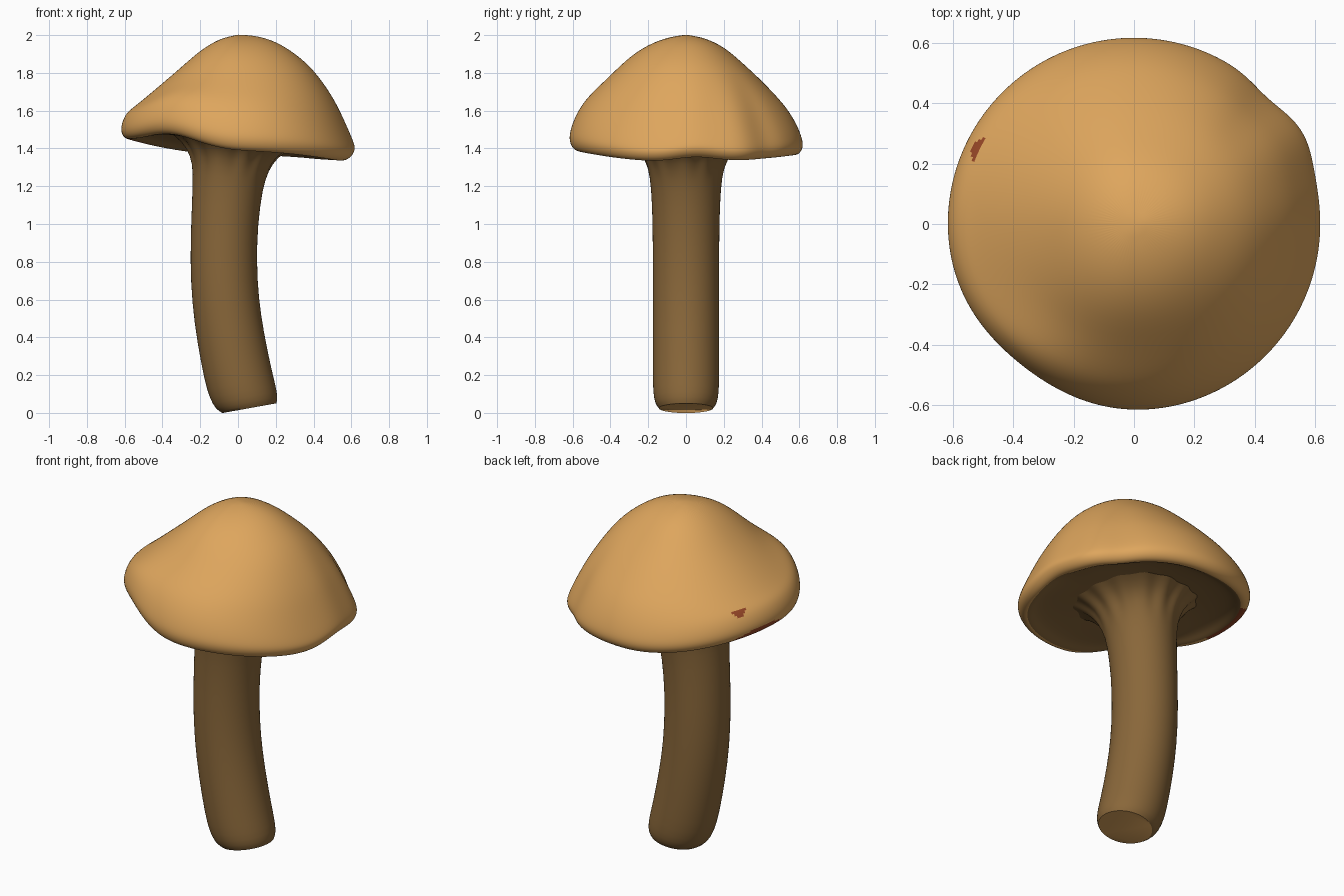
import bpy, bmesh, math
from mathutils import Vector

if "Cube" in bpy.data.objects:
    bpy.data.objects.remove(bpy.data.objects["Cube"])


def material(name, rgb):
    m = bpy.data.materials.new(name)
    m.diffuse_color = (*rgb, 1)
    m.use_nodes = True
    m.node_tree.nodes["Principled BSDF"].inputs["Base Color"].default_value = m.diffuse_color
    return m


TAN = material("tan_cap", (0.73, 0.38, 0.11))
BROWN = material("brown_stem", (0.25, 0.135, 0.042))
RED = material("red_spot", (0.31, 0.062, 0.02))
SEG = 72


def bump(angle, centre, width):
    """Soft bump around a compass angle, in degrees."""
    d = (angle - centre + 180) % 360 - 180
    return math.exp(-(d / width) ** 2)


def loft(name, rings, mats, pole=None):
    """Join rings of points into a skin, then smooth it by subdivision."""
    bm = bmesh.new()
    loops = [[bm.verts.new(p) for p in ring] for ring in rings]
    for a, b in zip(loops, loops[1:]):
        for i in range(SEG):
            j = (i + 1) % SEG
            bm.faces.new((a[i], a[j], b[j], b[i]))
    if pole:
        top = bm.verts.new(pole)
        for i in range(SEG):
            bm.faces.new((top, loops[0][(i + 1) % SEG], loops[0][i]))
    raw = bpy.data.meshes.new(name)
    bm.normal_update()
    bm.to_mesh(raw)
    bm.free()
    ob = bpy.data.objects.new(name, raw)
    bpy.context.collection.objects.link(ob)
    sub = ob.modifiers.new("smooth", 'SUBSURF')
    sub.levels = sub.render_levels = 2 if pole else 1
    deps = bpy.context.evaluated_depsgraph_get()
    fine = bpy.data.meshes.new_from_object(ob.evaluated_get(deps))
    ob.modifiers.clear()
    ob.data = fine
    fine.materials.clear()
    for m in mats:
        fine.materials.append(m)
    return ob


# Cap: radius, then heights to the right, back, left and front
CAP = [
    (.10, 1.996, 1.985, 1.980, 1.987),
    (.20, 1.967, 1.940, 1.920, 1.950),
    (.30, 1.905, 1.852, 1.830, 1.885),
    (.40, 1.820, 1.760, 1.745, 1.787),
    (.50, 1.665, 1.655, 1.660, 1.690),
    (.55, 1.555, 1.590, 1.620, 1.630),
    (.59, 1.460, 1.520, 1.590, 1.560),
    (.615, 1.400, 1.455, 1.540, 1.490),
    (.622, 1.370, 1.410, 1.490, 1.440),
    (.605, 1.338, 1.375, 1.455, 1.395),
    (.575, 1.322, 1.360, 1.445, 1.380),
    (.545, 1.335, 1.375, 1.457, 1.395),
    (.51, 1.365, 1.400, 1.475, 1.415),
    (.40, 1.390, 1.425, 1.485, 1.430),
    (.28, 1.410, 1.440, 1.480, 1.440),
    (.15, 1.440, 1.460, 1.470, 1.460),
]


def cap_point(row, deg):
    r, heights = row[0], row[1:]
    a = math.radians(deg)
    z = sum(h * max(0, math.cos(a - k * math.pi / 2)) ** 2
            for k, h in enumerate(heights))
    # wavy rim
    w = min(1, max(0, (r - .42) / .16))
    z += w * (.07 * bump(deg, -128, 25) + .03 * bump(deg, 5, 15))
    r += w * (-.02 * bump(deg, -128, 25) + .02 * bump(deg, 28, 10)
              - .012 * bump(deg, 44, 8))
    return Vector((r * math.cos(a), r * math.sin(a), z))


angles = [i * 360 / SEG for i in range(SEG)]
cap = loft("cap", [[cap_point(row, d) for d in angles] for row in CAP],
           [TAN, BROWN, RED], pole=(0, 0, 2.003))

# Cap colours: brown underside, red spot and red stain on the lower rim
for p in cap.data.polygons:
    c = p.center
    r, deg = math.hypot(c.x, c.y), math.degrees(math.atan2(c.y, c.x)) % 360
    low = cap_point(CAP[10], deg).z
    p.material_index = 0
    if p.normal.z < -0.3 and r < .565:
        p.material_index = 1
    elif c.z > 1.5 and math.hypot(c.x + .48, c.y - .23) < .06:
        p.material_index = 2
    elif 144 < deg < 189 and r > .565 and \
            c.z < low + .05 * math.sin(math.pi * (deg - 144) / 45):
        p.material_index = 2

# Stem: centre x, height, radius and tilt of each ring
STEM = [
    (.060, .025, .143, .18), (.047, .050, .164, .19), (.025, .110, .174, .20),
    (.000, .200, .176, .20), (-.040, .400, .176, .15), (-.068, .600, .176, .08),
    (-.077, .800, .176, 0), (-.072, 1.00, .176, -.05), (-.055, 1.20, .184, -.08),
    (-.040, 1.30, .200, -.10), (-.030, 1.38, .235, -.10),
    (-.020, 1.43, .300, -.10), (-.010, 1.46, .360, -.10),
]


def stem_point(row, deg):
    cx, z, r, tilt = row
    a = math.radians(deg)
    fold = .035 if z > 1.35 else 0       # gill folds where the stem flares
    r *= 1 + fold * math.sin(14 * a)
    x = r * math.cos(a)
    return Vector((cx + x, r * math.sin(a), z + tilt * x))


stem = loft("stem", [[stem_point(row, d) for d in angles] for row in STEM],
            [BROWN, TAN])

# Pale cut face at the foot of the stem
bm = bmesh.new()
bm.from_mesh(stem.data)
foot = [e for e in bm.edges if e.is_boundary and e.verts[0].co.z < .2]
face = bmesh.ops.contextual_create(bm, geom=foot)["faces"]
bmesh.ops.recalc_face_normals(bm, faces=bm.faces)
for f in face:
    f.material_index = 1
    if f.normal.z > 0:
        bmesh.ops.reverse_faces(bm, faces=bm.faces)
bm.to_mesh(stem.data)
bm.free()

# Consistent outward normals on the cap, smooth shading on both
bm = bmesh.new()
bm.from_mesh(cap.data)
bm.faces.ensure_lookup_table()
if max(bm.faces, key=lambda f: f.calc_center_median().z).normal.z < 0:
    bmesh.ops.reverse_faces(bm, faces=bm.faces)
    bm.normal_update()
    # repeat the underside rule now that normals face outward
    for f in bm.faces:
        c = f.calc_center_median()
        if f.material_index < 2:
            f.material_index = int(f.normal.z < -.3 and math.hypot(c.x, c.y) < .565)
bm.to_mesh(cap.data)
bm.free()
for ob in (cap, stem):
    for p in ob.data.polygons:
        p.use_smooth = True
    ob.data.set_sharp_from_angle(angle=math.radians(50))
